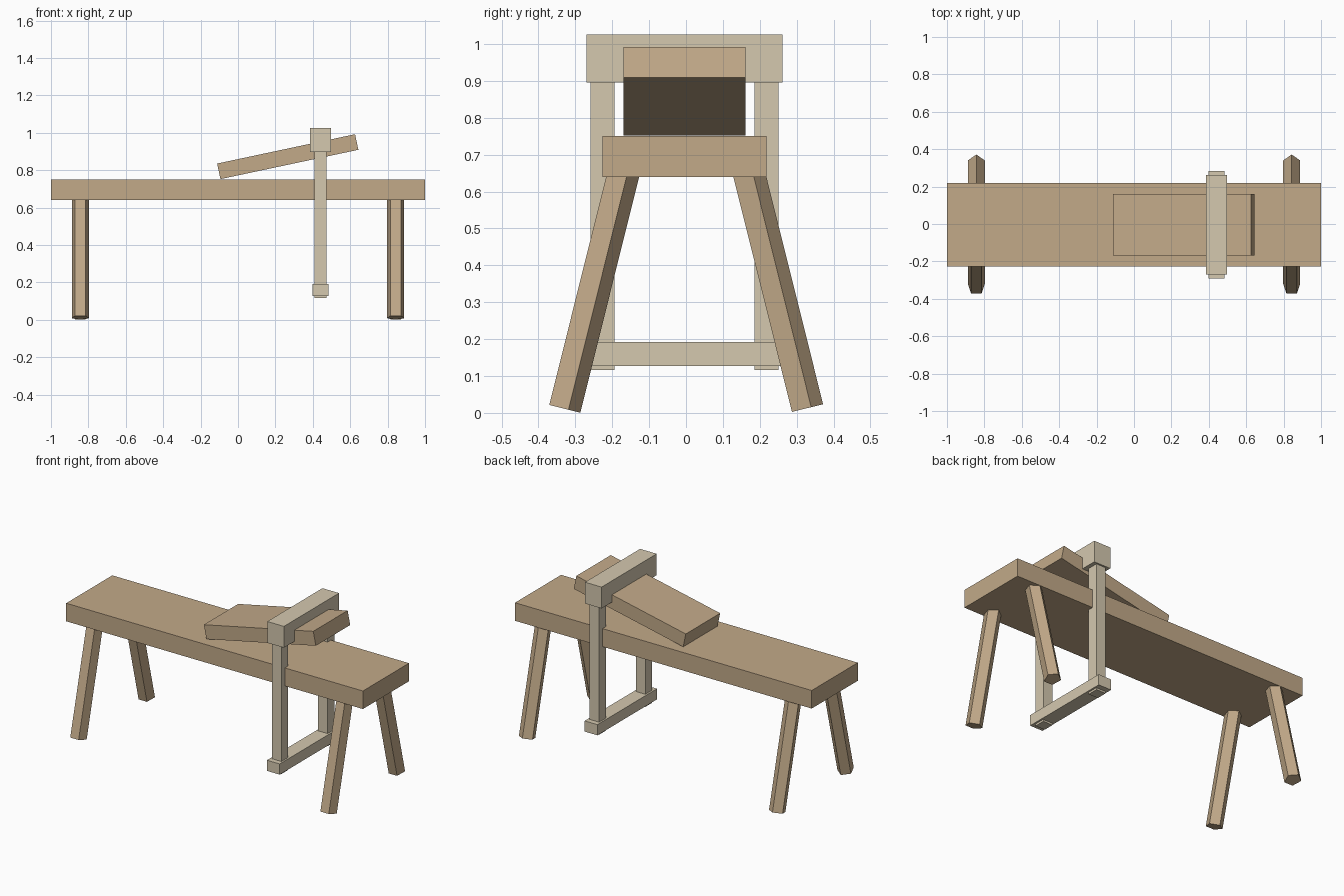
import bpy
from math import radians, sin, cos

default = bpy.data.objects.get("Cube")
if default:
    bpy.data.objects.remove(default, do_unlink=True)


def make_material(name, rgb):
    mat = bpy.data.materials.new(name)
    mat.use_nodes = True
    mat.diffuse_color = (*rgb, 1)
    bsdf = mat.node_tree.nodes["Principled BSDF"]
    bsdf.inputs["Base Color"].default_value = (*rgb, 1)
    bsdf.inputs["Roughness"].default_value = 0.8
    return mat


wood = make_material("tan wood", (0.54, 0.40, 0.25))
pale_wood = make_material("pale wood", (0.66, 0.58, 0.43))

MID_Y = -0.004      # centre line of the bench
FRAME_X = 0.442     # position of the clamping frame


def finish(name, mat):
    obj = bpy.context.object
    obj.name = name
    obj.data.name = name
    obj.data.materials.append(mat)
    return obj


def box(name, centre, size, mat, tilt=0):
    bpy.ops.mesh.primitive_cube_add(size=1, location=centre)
    obj = finish(name, mat)
    obj.scale = size
    obj.rotation_euler.y = radians(tilt)
    return obj


def leg(name, x, side):
    # Five-sided leg leaning inward, its top buried in the seat plank
    length, splay = 0.70, radians(14)
    foot_y, foot_z = MID_Y + side * 0.329, 0.012
    y = foot_y - side * sin(splay) * length / 2
    z = foot_z + cos(splay) * length / 2
    bpy.ops.mesh.primitive_cylinder_add(
        vertices=5, radius=0.048, depth=length,
        location=(x, y, z), rotation=(side * splay, 0, 0))
    return finish(name, mat=wood)


# Bench plank and sloping work board
box("seat_plank", (0, MID_Y, 0.695), (2, 0.444, 0.11), wood)
box("work_board", (0.266, MID_Y, 0.872), (0.754, 0.331, 0.085), wood, tilt=-12)

# Splayed legs
for x, end in ((-0.843, "right"), (0.843, "left")):
    for side, place in ((-1, "front"), (1, "back")):
        leg(f"{place}_{end}_leg", x, side)

# Swinging clamp frame: head, two posts and foot bar
box("clamp_head", (FRAME_X, MID_Y, 0.961), (0.112, 0.531, 0.13), pale_wood)
box("foot_bar", (FRAME_X, MID_Y, 0.16), (0.086, 0.574, 0.065), pale_wood)
for side, place in ((-1, "front"), (1, "back")):
    box(f"{place}_clamp_post", (FRAME_X, MID_Y + side * 0.2225, 0.528),
        (0.064, 0.065, 0.824), pale_wood)
